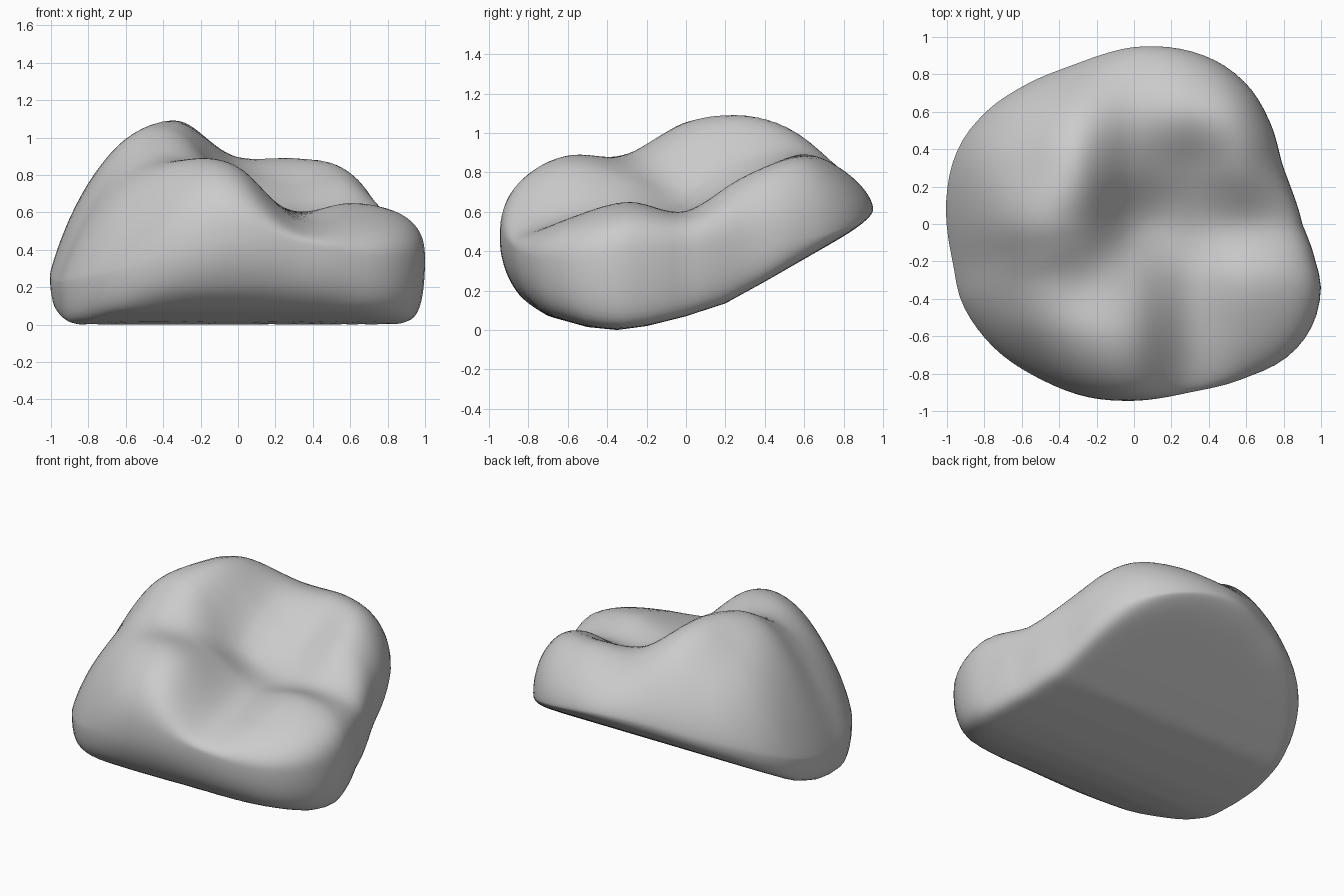
import bpy, bmesh, math

if "Cube" in bpy.data.objects:
    bpy.data.objects.remove(bpy.data.objects["Cube"])

# Outline seen from above (counter-clockwise)
OUTLINE = [(.97, -.2), (.9, 0), (.8, .3), (.72, .56), (.6, .75), (.4, .89), (.06, .95),
           (-.3, .86), (-.55, .76), (-.83, .56), (-.95, .38), (-1, .17), (-.97, -.2),
           (-.92, -.42), (-.75, -.66), (-.5, -.83), (-.25, -.925), (0, -.945), (.3, -.9),
           (.6, -.82), (.82, -.71), (.95, -.55), (1, -.35)]

# Biting-surface heights: four cusps and the grooves between them (step 0.3, back to front)
CUSPS = [[1.1, 1.1, 1.06, .96, .98, .99, .9],
         [1.13, 1.1, 1.13, .95, .96, 1.0, .9],
         [1.2, 1.13, 1.12, .84, .75, .84, .78],
         [1.22, 1.2, 1.05, .70, .60, .62, .64],
         [1.03, 1.02, .92, .79, .61, .67, .68],
         [1.05, 1.02, .97, .87, .59, .62, .64],
         [1.0, 1.0, .96, .87, .56, .57, .58]]

# Per 45 degrees from +x: widest-point height, shoulder exponents, base edge sharpness
RIM = [.35, .48, .62, .5, .25, .27, .47, .36]
SHOULDER_A = [4, 3.6, 3, 3, 2.7, 3.2, 4, 3.8]
SHOULDER_B = [.3, .48, .65, .68, .9, .75, .4, .45]
EDGE = [30, 30, 20, 30, 60, 30, 14, 20]

# Underside profile (y, z)
BASE = [(-1, .26), (-.85, .15), (-.7, .07), (-.5, .015), (-.35, 0), (-.2, .02), (0, .07),
        (.2, .135), (.4, .245), (.6, .36), (.88, .52), (1, .59)]


def catmull(a, b, c, d, t):
    return b + .5 * t * (c - a + t * (2*a - 5*b + 4*c - d + t * (3*(b - c) + d - a)))


def sample(row, u):
    n = len(row) - 1
    u = min(max(u, 0), n - 1e-6)
    i = int(u)
    return catmull(row[max(i-1, 0)], row[i], row[i+1], row[min(i+2, n)], u - i)


def cyclic(row, ang):
    n = len(row)
    u = (ang / (2 * math.pi) * n) % n
    i = int(u)
    return catmull(*(row[(i + k) % n] for k in (-1, 0, 1, 2)), u - i)


def cusp_height(x, y):
    return sample([sample(r, (x + .9) / .3) for r in CUSPS], (.9 - y) / .3)


def base_height(y):
    for (y0, z0), (y1, z1) in zip(BASE, BASE[1:]):
        if y <= y1:
            return z0 + (z1 - z0) * (y - y0) / (y1 - y0)
    return BASE[-1][1]


POLAR = sorted((math.atan2(y, x) % (2 * math.pi), math.hypot(x, y)) for x, y in OUTLINE)


def radius(ang):
    n = len(POLAR)
    i = max((k for k in range(n) if POLAR[k][0] <= ang), default=-1)
    a0, a1 = POLAR[i][0], POLAR[(i + 1) % n][0]
    span = (a1 - a0) % (2 * math.pi)
    t = ((ang - a0) % (2 * math.pi)) / span
    return catmull(*(POLAR[(i + k) % n][1] for k in (-1, 0, 1, 2)), t)


def surface_point(ang, s, top):
    r = radius(ang) * s
    x, y = r * math.cos(ang), r * math.sin(ang)
    rim = cyclic(RIM, ang)
    if top:
        fall = max(0, 1 - s ** cyclic(SHOULDER_A, ang)) ** cyclic(SHOULDER_B, ang)
        return x, y, rim + (cusp_height(x, y) - rim) * fall
    fall = max(0, 1 - s ** cyclic(EDGE, ang)) ** .5
    return x, y, rim + (base_height(y) - rim) * fall


# Crown: rings running from the top centre over the rim to the base centre
SEG, RINGS = 96, 32
bm = bmesh.new()
rings = []
for top in (True, False):
    steps = range(1, RINGS + 1) if top else range(RINGS - 1, 0, -1)
    for k in steps:
        s = math.sin(k / RINGS * math.pi / 2)
        rings.append([bm.verts.new(surface_point(2 * math.pi * j / SEG, s, top))
                      for j in range(SEG)])
for a, b in zip(rings, rings[1:]):
    for j in range(SEG):
        k = (j + 1) % SEG
        bm.faces.new((a[j], b[j], b[k], a[k]))
for ring, z in ((rings[0], cusp_height(0, 0)), (rings[-1], base_height(0))):
    pole = bm.verts.new((0, 0, z))
    for j in range(SEG):
        bm.faces.new((pole, ring[j], ring[(j + 1) % SEG]))
bmesh.ops.recalc_face_normals(bm, faces=bm.faces)
low = min(v.co.z for v in bm.verts)
bmesh.ops.translate(bm, verts=bm.verts, vec=(0, 0, -low))

mesh = bpy.data.meshes.new("tooth_crown")
bm.to_mesh(mesh)
bm.free()
crown = bpy.data.objects.new("tooth_crown", mesh)
bpy.context.collection.objects.link(crown)
bpy.context.view_layer.objects.active = crown
crown.select_set(True)
bpy.ops.object.shade_smooth_by_angle(angle=math.radians(50))
